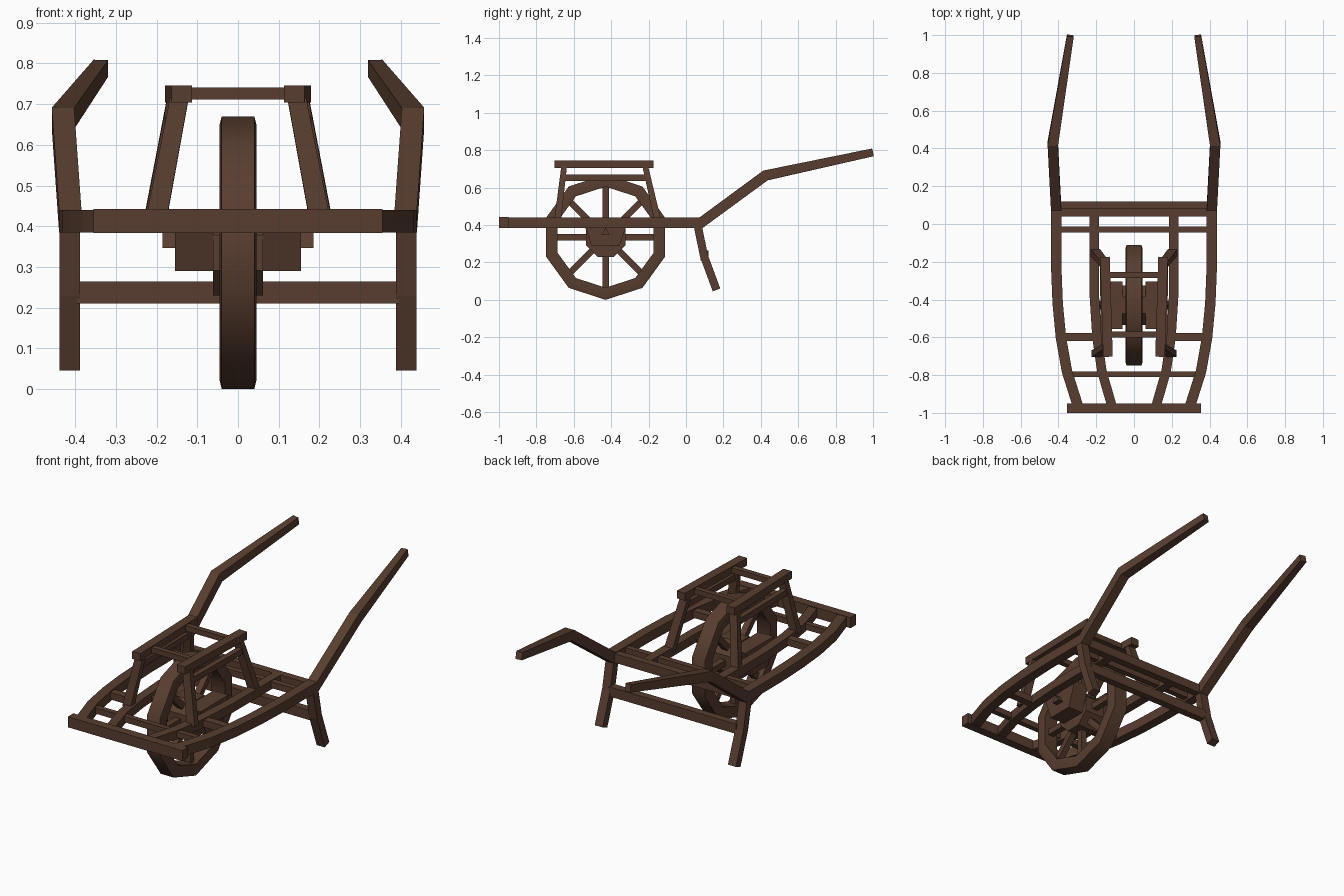
import bpy, bmesh, math
from mathutils import Vector, Matrix

if "Cube" in bpy.data.objects:
    bpy.data.objects.remove(bpy.data.objects["Cube"])

wood = bpy.data.materials.new("dark brown wood")
wood.diffuse_color = (0.098, 0.047, 0.029, 1)
wood.use_nodes = True
wood.node_tree.nodes["Principled BSDF"].inputs["Base Color"].default_value = wood.diffuse_color


def finish(name, bm, smooth_angle=None):
    bmesh.ops.recalc_face_normals(bm, faces=bm.faces)
    me = bpy.data.meshes.new(name)
    bm.to_mesh(me)
    bm.free()
    me.materials.append(wood)
    if smooth_angle:
        me.polygons.foreach_set("use_smooth", [True] * len(me.polygons))
        me.set_sharp_from_angle(angle=math.radians(smooth_angle))
    ob = bpy.data.objects.new(name, me)
    bpy.context.collection.objects.link(ob)
    return ob


def box(name, x, y, z):
    bm = bmesh.new()
    bmesh.ops.create_cube(bm, size=1)
    for v in bm.verts:
        v.co = Vector([(a + b) / 2 + c * (b - a) for (a, b), c in zip((x, y, z), v.co)])
    return finish(name, bm)


def beam(name, pts, sizes):
    """Mitred rectangular beam through pts; sizes = (width, height) per point or one for all."""
    pts = [Vector(p) for p in pts]
    if not isinstance(sizes, list):
        sizes = [sizes] * len(pts)
    bm = bmesh.new()
    rings = []
    for i, p in enumerate(pts):
        a = (p - pts[i - 1]).normalized() if i else None
        b = (pts[i + 1] - p).normalized() if i < len(pts) - 1 else None
        t = ((a or b) + (b or a)).normalized()
        k = 1 / max(0.5, t.dot(a or b))
        side = (Vector((1, 0, 0)) - t * t.x).normalized()
        up = side.cross(t) * k
        w, h = sizes[i]
        rings.append([bm.verts.new(p + side * w / 2 * sx + up * h / 2 * sz)
                      for sx, sz in ((-1, -1), (1, -1), (1, 1), (-1, 1))])
    for r, q in zip(rings, rings[1:]):
        for j in range(4):
            bm.faces.new((r[j], r[j - 1], q[j - 1], q[j]))
    bm.faces.new(rings[0])
    bm.faces.new(rings[-1])
    return finish(name, bm)


def pair(name, pts, sizes):
    """Beam plus its mirror image across x = 0."""
    for s, side in ((1, "right"), (-1, "left")):
        beam(f"{side}_{name}", [(s * x, y, z) for x, y, z in pts], sizes)


def prism(name, profile, x0, x1):
    """Extrude a (y, z) profile along x."""
    bm = bmesh.new()
    f = bm.faces.new([bm.verts.new((x0, y, z)) for y, z in profile])
    r = bmesh.ops.extrude_face_region(bm, geom=[f])
    for v in r["geom"]:
        if isinstance(v, bmesh.types.BMVert):
            v.co.x = x1
    return finish(name, bm)


def polygon(n, r, phase, cz):
    return [(WY + r * math.sin(phase + i * math.tau / n),
             cz + r * math.cos(phase + i * math.tau / n)) for i in range(n)]


WY, WZ = -0.43, 0.335          # wheel centre

# Wheel rim: ten-sided ring with a slightly narrower tread
bm = bmesh.new()
section = [(-0.04, 0.335), (0.04, 0.335), (0.045, 0.315), (0.042, 0.27), (-0.042, 0.27), (-0.045, 0.315)]
rings = []
for i in range(10):
    a = i * math.tau / 10
    rings.append([bm.verts.new((x, WY + r * math.sin(a), WZ + r * math.cos(a))) for x, r in section])
for i in range(10):
    for j in range(6):
        bm.faces.new((rings[i - 1][j - 1], rings[i - 1][j], rings[i][j], rings[i][j - 1]))
finish("wheel_rim", bm, 40)

# Hub, spokes and triangular axle
prism("wheel_hub", polygon(8, 0.114, math.pi / 8, WZ), -0.062, 0.062)
for i in range(8):
    a = i * math.tau / 8
    d = Vector((0, math.sin(a), math.cos(a)))
    c = Vector((0, WY, WZ))
    beam(f"spoke_{i + 1}", [c + d * 0.08, c + d * 0.285], (0.035, 0.034))
prism("axle", [(WY - 0.023, 0.346), (WY + 0.023, 0.346), (WY, 0.386)], -0.185, 0.185)

# Bearing blocks either side of the wheel
block = [(WY - 0.075, 0.29), (WY + 0.075, 0.29), (WY + 0.125, 0.435), (WY - 0.125, 0.435)]
for s, side in ((1, "right"), (-1, "left")):
    prism(f"{side}_bearing_block", block, s * 0.062, s * 0.155)

# Outer rails running into the raised handles
Z = 0.412
pair("rail_and_handle",
     [(0.298, -0.96, Z), (0.355, -0.78, Z), (0.387, -0.6, Z), (0.404, -0.42, Z), (0.412, -0.22, Z),
      (0.412, 0.08, Z), (0.43, 0.425, 0.665), (0.337, 0.997, 0.788)],
     [(0.055, 0.055)] * 7 + [(0.036, 0.042)])

# Inner rails beside the wheel
pair("inner_rail",
     [(0.118, -0.96, Z), (0.17, -0.78, Z), (0.196, -0.6, Z), (0.21, -0.38, Z), (0.211, 0.045, Z)],
     (0.05, 0.05))

# Cross members
box("front_bar", (-0.355, 0.355), (-1.0, -0.95), (0.383, 0.442))
box("front_crossbar", (-0.335, 0.335), (-0.81, -0.78), (0.397, 0.43))
for s, side in ((1, "right"), (-1, "left")):
    box(f"{side}_short_crossbar", sorted((s * 0.2, s * 0.375)), (-0.62, -0.577), (0.393, 0.432))
box("middle_crossbar", (-0.395, 0.395), (-0.046, -0.014), (0.397, 0.433))
box("rear_crossbar", (-0.395, 0.395), (0.04, 0.082), (0.386, 0.436))

# Legs and the bar between them
pair("leg", [(0.413, 0.06, 0.41), (0.413, 0.096, 0.235), (0.413, 0.163, 0.053)], (0.05, 0.043))
box("leg_crossbar", (-0.395, 0.395), (0.078, 0.12), (0.21, 0.264))

# Wheel guard: leaning posts, top rails, side rails and rungs
pair("front_guard_post", [(0.2, -0.687, 0.42), (0.145, -0.652, 0.71)], [(0.05, 0.036), (0.045, 0.03)])
pair("rear_guard_post", [(0.205, -0.15, 0.42), (0.152, -0.217, 0.71)], [(0.05, 0.036), (0.045, 0.03)])
pair("guard_top_rail", [(0.138, -0.703, 0.725), (0.154, -0.174, 0.725)], (0.051, 0.042))
pair("guard_side_rail", [(0.16, -0.66, 0.652), (0.166, -0.205, 0.652)], (0.03, 0.034))
for n, y in (("front", -0.585), ("rear", -0.27)):
    box(f"{n}_guard_rung", (-0.13, 0.13), (y - 0.015, y + 0.015), (0.711, 0.741))
